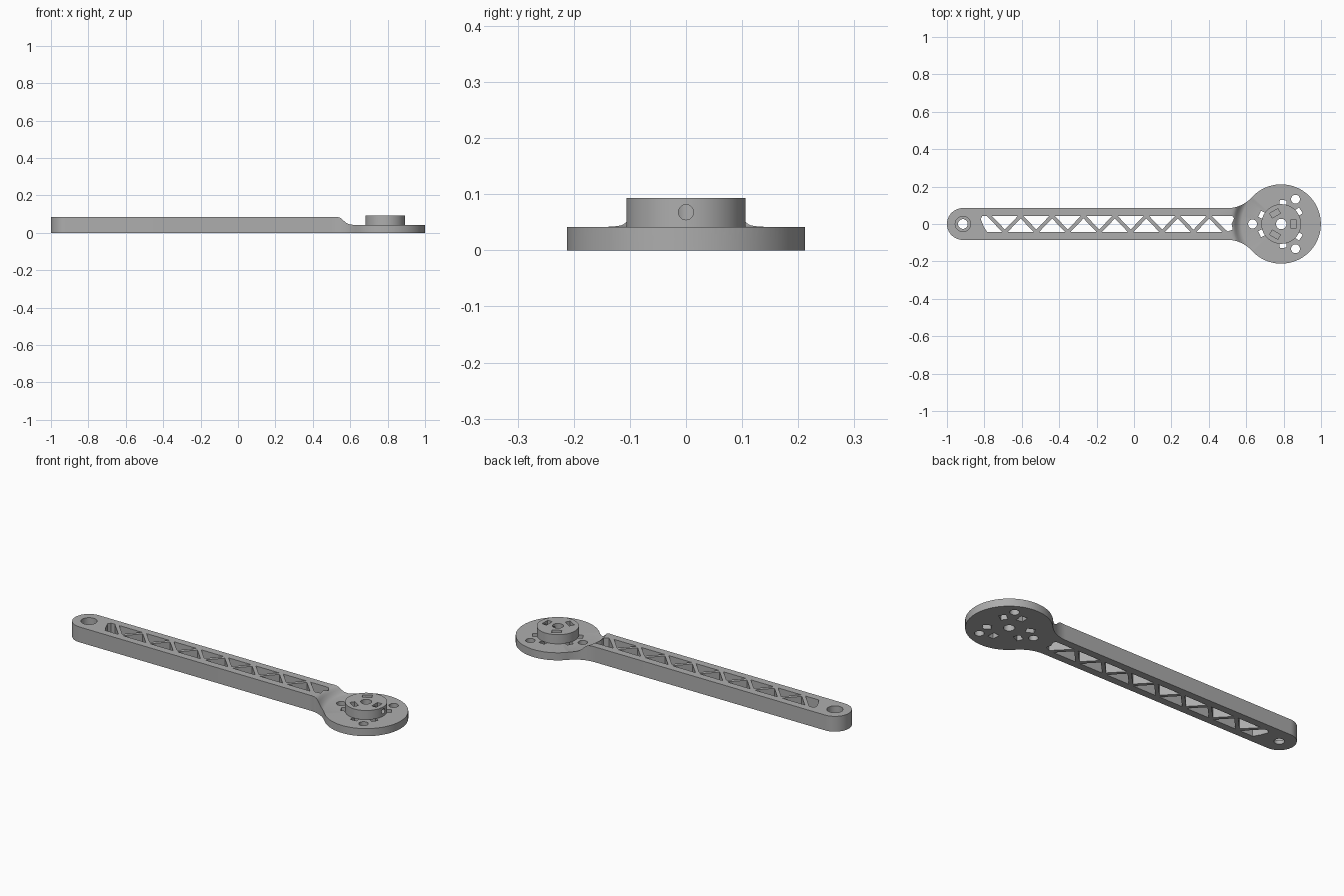
import bpy, bmesh
from math import pi, sin, cos, atan2, hypot
from mathutils import Matrix, Vector

cube = bpy.data.objects.get("Cube")
if cube:
    bpy.data.objects.remove(cube, do_unlink=True)

grey = bpy.data.materials.new("matte_grey")
grey.use_nodes = True
colour = (0.42, 0.42, 0.42, 1)
grey.diffuse_color = colour
grey.node_tree.nodes["Principled BSDF"].inputs["Base Color"].default_value = colour

CX = 0.787          # centre of the round plate
R = 0.212           # plate radius
W = 0.085           # arm half width and height
END = -1 + W        # centre of the rounded arm end
PLATE = 0.042       # plate thickness
TOP = 0.093         # hub top


def arc(x, y, r, a, b, n):
    return [(x + r * cos(a + (b - a) * i / n), y + r * sin(a + (b - a) * i / n))
            for i in range(n + 1)]


def circle(x, y, r, n=32):
    return arc(x, y, r, 0, 2 * pi, n)[:-1]


def finish(name, bm):
    bmesh.ops.recalc_face_normals(bm, faces=bm.faces)
    mesh = bpy.data.meshes.new(name)
    bm.to_mesh(mesh)
    bm.free()
    mesh.materials.append(grey)
    ob = bpy.data.objects.new(name, mesh)
    bpy.context.collection.objects.link(ob)
    return ob


def prism(name, outline, z0, z1, matrix=None):
    bm = bmesh.new()
    face = bm.faces.new([bm.verts.new((x, y, z0)) for x, y in outline])
    out = bmesh.ops.extrude_face_region(bm, geom=[face])
    verts = [v for v in out["geom"] if isinstance(v, bmesh.types.BMVert)]
    bmesh.ops.translate(bm, verts=verts, vec=(0, 0, z1 - z0))
    if matrix:
        bm.transform(matrix)
    return finish(name, bm)


def revolve(name, profile, x):
    bm = bmesh.new()
    verts = [bm.verts.new((r, 0, z)) for r, z in profile]
    edges = [bm.edges.new(p) for p in zip(verts, verts[1:])]
    bmesh.ops.spin(bm, geom=verts + edges, cent=(0, 0, 0), axis=(0, 0, 1),
                   angle=2 * pi, steps=96)
    bmesh.ops.remove_doubles(bm, verts=bm.verts, dist=1e-5)
    bm.transform(Matrix.Translation((x, 0, 0)))
    return finish(name, bm)


def cut(target, cutter):
    cutter.hide_render = True
    mod = target.modifiers.new("cut", "BOOLEAN")
    mod.operation, mod.solver, mod.object = "DIFFERENCE", "EXACT", cutter
    bpy.context.view_layer.objects.active = target
    bpy.ops.object.modifier_apply(modifier=mod.name)
    bpy.data.objects.remove(cutter, do_unlink=True)


def around(angle):
    return Matrix.Translation((CX, 0, 0)) @ Matrix.Rotation(angle, 4, "Z")


def box(x0, x1, y):
    return [(x0, -y), (x1, -y), (x1, y), (x0, y)]


# Arm and plate outline, with a fillet tangent to both
fx = 0.5
dx = CX - fx
fr = (dx * dx + W * W - R * R) / (2 * (R - W))
fy = W + fr
a = atan2(-fy, dx)
upper = arc(fx, fy, fr, -pi / 2, a, 12)
rim_start = a + pi
upper += arc(CX, 0, R, rim_start, 0, 40)[1:]
lower = [(x, -y) for x, y in reversed(upper[:-1])]
end = arc(END, 0, W, -pi / 2, -3 * pi / 2, 24)
arm = prism("arm_and_plate", upper + lower + end, 0, W)

# Swept step from arm height down to the plate
step = [(0, PLATE), (R, PLATE), (0.222, 0.045), (0.233, 0.053), (0.243, 0.065),
        (0.251, 0.075), (0.26, 0.082), (0.275, 0.0855), (0.275, 0.2), (0, 0.2)]
cut(arm, revolve("step_cutter", step, CX))

# Counterbored hole at the arm end
cut(arm, prism("end_hole", circle(END, 0, 0.026), -1, 1))
cut(arm, prism("end_counterbore", circle(END, 0, 0.041), 0.02, 1))

# Triangular truss openings
H, PITCH = 0.044, 0.168
half = PITCH / 2 - 0.0135
first = -0.69
for i in range(14):
    c = first + i * PITCH / 2
    s = 1 if i % 2 == 0 else -1
    tri = [(c - half, s * H), (c + half, s * H), (c, s * (H - half * 4 * H / PITCH))]
    cut(arm, prism("truss_cutter", tri, -1, 1))
c = first - PITCH / 2
cut(arm, prism("truss_left", [(-0.82, 0.028), (-0.81, H), (c - 0.0135, H), (c + half, -H),
                              (-0.785, -H), (-0.805, -0.01)], -1, 1))
c = first + 7 * PITCH
cut(arm, prism("truss_right", [(c - half, H), (0.525, H), (0.535, 0.03), (0.522, 0),
                               (0.528, -0.03), (c + 0.015, -0.04), (c, -0.028)], -1, 1))

# Plate holes and the slots flanking them, three-fold
cut(arm, prism("bore_cutter", circle(CX, 0, 0.028), -1, 1))
for k in range(3):
    t = pi / 3 + k * 2 * pi / 3
    cut(arm, prism("plate_hole", circle(0.153, 0, 0.024, 24), -1, 1, around(t)))
    for s in (-1, 1):
        cut(arm, prism("plate_slot", box(0.085, 0.128, 0.018), -1, 1,
                       around(t + s * 0.44)))

# Hub with bore, nut pockets and radial screw holes
hub = prism("hub", circle(CX, 0, 0.106, 64), PLATE, TOP)
cut(hub, prism("hub_bore", circle(CX, 0, 0.028), -1, 1))
for k in range(3):
    t = k * 2 * pi / 3
    lay = around(t) @ Matrix.Translation((0, 0, 0.068)) @ Matrix.Rotation(pi / 2, 4, "Y")
    cut(hub, prism("screw_hole", circle(0, 0, 0.0135, 24), 0.01, 0.2, lay))
    cut(hub, prism("nut_pocket", box(0.052, 0.08, 0.025), 0.052, 1, around(t)))

# Smooth curved walls, keep edges crisp
for ob in (arm, hub):
    bpy.ops.object.select_all(action="DESELECT")
    ob.select_set(True)
    bpy.context.view_layer.objects.active = ob
    bpy.ops.object.shade_smooth_by_angle(angle=0.5)
